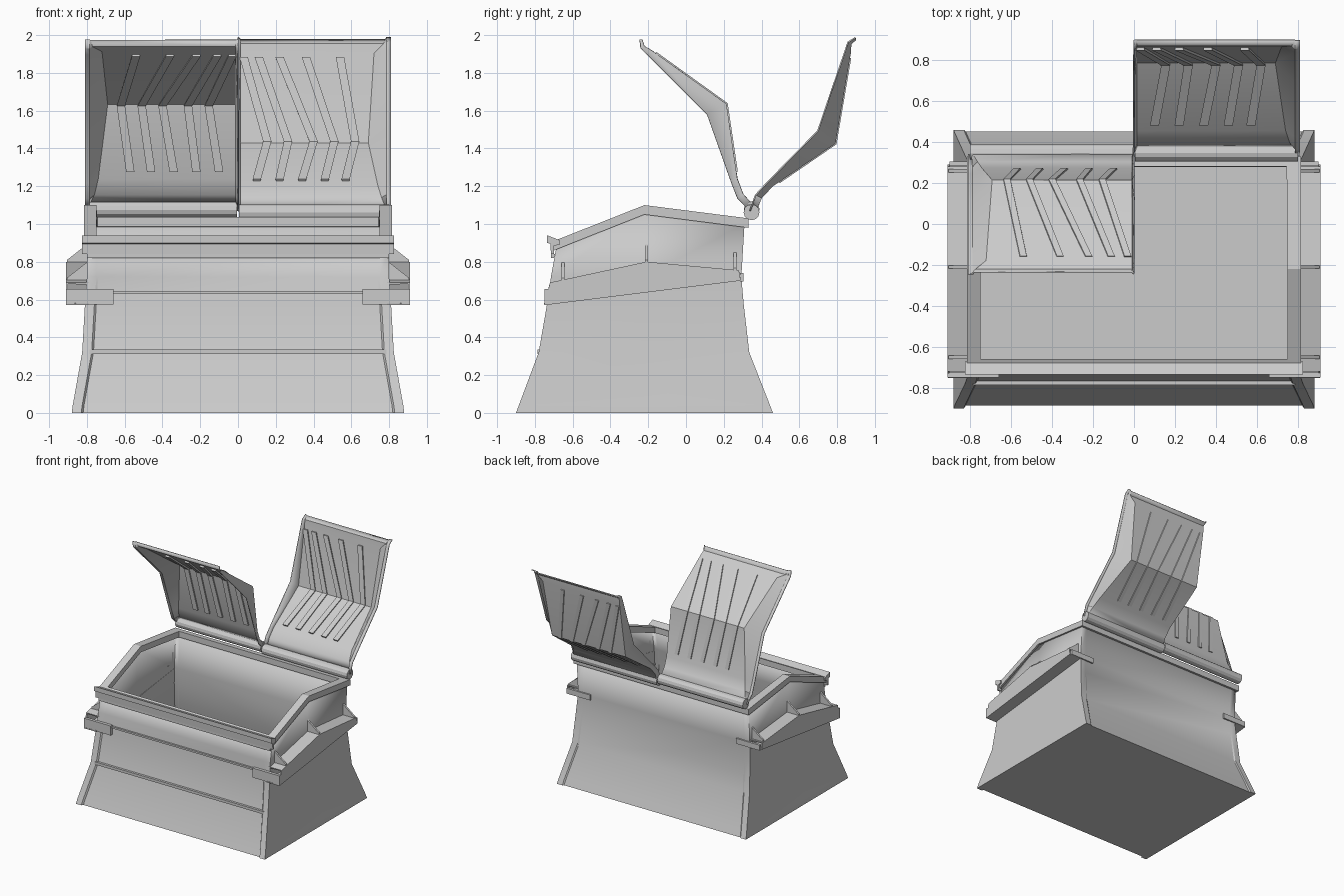
import bpy, bmesh, math
from mathutils import Vector

if "Cube" in bpy.data.objects:
    bpy.data.objects.remove(bpy.data.objects["Cube"])


def lerp(a, b, t):
    return tuple(p + (q - p) * t for p, q in zip(a, b))


def interp(table, v):
    for (a, p), (b, q) in zip(table, table[1:]):
        if v <= b:
            return p + (q - p) * max(0, v - a) / (b - a)
    return table[-1][1]


def loft(name, rings, closed=True, cap0=True, cap1=True, thick=0, loop=False, smooth=False):
    bm = bmesh.new()
    vs = [[bm.verts.new(p) for p in r] for r in rings]
    n = len(vs[0])
    pairs = list(zip(vs, vs[1:])) + ([(vs[-1], vs[0])] if loop else [])
    for a, b in pairs:
        for i in range(n if closed else n - 1):
            j = (i + 1) % n
            bm.faces.new((a[i], a[j], b[j], b[i]))
    if closed and not loop:
        if cap0:
            bm.faces.new(vs[0])
        if cap1:
            bm.faces.new(vs[-1])
    bmesh.ops.recalc_face_normals(bm, faces=bm.faces)
    me = bpy.data.meshes.new(name)
    bm.to_mesh(me)
    bm.free()
    ob = bpy.data.objects.new(name, me)
    bpy.context.collection.objects.link(ob)
    if smooth:
        bpy.ops.object.select_all(action='DESELECT')
        ob.select_set(True)
        bpy.context.view_layer.objects.active = ob
        bpy.ops.object.shade_smooth_by_angle(angle=math.radians(28))
    if thick:
        m = ob.modifiers.new("thickness", 'SOLIDIFY')
        m.thickness = thick
        m.offset = -1
    return ob


def extrude_x(name, prof, x0, x1):
    return loft(name, [[(x, y, z) for y, z in prof] for x in (x0, x1)])


def box(name, x0, x1, y0, y1, z0, z1):
    return extrude_x(name, [(y0, z0), (y1, z0), (y1, z1), (y0, z1)], x0, x1)


# Flared tub: one ring per height, with slightly proud corner posts
RIM = [(-0.70, 0.91), (-0.22, 1.10), (0.33, 1.03)]


def tub_ring(hw, yf, yb, z, step, top=False):
    half = [(hw - .06, yf + step), (hw - .05, yf), (hw, yf), (hw, -.22),
            (hw, yb), (hw - .05, yb), (hw - .06, yb - step * .6)]
    pts = half + [(-x, y) for x, y in reversed(half)]
    return [(x, y, interp(RIM, y) - .03 if top else z) for x, y in pts]


LEVELS = [(.88, -.90, .46, 0, .015), (.875, -.885, .445, .04, .015), (.825, -.78, .335, .32, .012),
          (.81, -.735, .305, .58, .008), (.80, -.715, .293, .72, .004)]
rings = [tub_ring(*l) for l in LEVELS] + [tub_ring(.80, -.685, .31, 0, .002, True)]
loft("tub", rings, cap1=False, thick=.012, smooth=True)

# Rim frame following the peaked top edge
outer = [(.815, -.70), (.815, -.22), (.815, .33), (-.815, .33), (-.815, -.22), (-.815, -.70)]
inner = [(.75, -.66), (.75, -.22), (.745, .28), (-.745, .28), (-.75, -.22), (-.75, -.66)]
rim = []
for (xo, yo), (xi, yi) in zip(outer, inner):
    zo, zi = interp(RIM, yo), interp(RIM, yi)
    rim.append([(xo, yo, zo), (xi, yi, zi), (xi, yi, zi - .05), (xo, yo, zo - .05)])
loft("rim_frame", rim, loop=True)

# Front rail, its lower lip, and creases on the front panel
extrude_x("front_rail", [(-.735, .94), (-.67, .915), (-.67, .89), (-.70, .885), (-.70, .84),
                         (-.715, .84), (-.718, .895), (-.735, .90)], -.825, .825)
box("front_rail_lip", -.80, .80, -.715, -.69, .82, .84)
box("front_crease", -.785, .785, -.785, -.755, .312, .335)
box("front_seam", -.66, .66, -.735, -.715, .63, .645)

# Side fork pockets with gussets and corner brackets
UP = [(-.72, .69), (-.21, .80), (.28, .755)]
LO = [(-.75, .57), (.29, .70)]
for s, side in ((1, "right"), (-1, "left")):
    sec = []
    for yu, yl in ((-.72, -.75), (-.21, -.21), (.28, .29)):
        zu, zl = interp(UP, yu), interp(LO, yl)
        sec.append([(s * .79, yu, zu), (s * .91, yu, zu), (s * .91, yl, zl), (s * .79, yl, zl)])
    loft(side + "_fork_pocket", sec, closed=False, thick=.012)
    for i, y in enumerate((-.65, -.21, .26)):
        z = interp(UP, y)
        tri = [(.79, z - .01), (.905, z - .01), (.905, z + .01), (.79, z + .10)]
        loft(f"{side}_gusset_{i}", [[(s * x, yy, zz) for x, zz in tri] for yy in (y - .008, y + .008)])
    a, b = sorted((s * .66, s * .91))
    box(side + "_front_bracket", a, b, -.75, -.725, .575, .655)
    a, b = sorted((s * .68, s * .90))
    box(side + "_back_bracket", a, b, .285, .305, .695, .74)

# Domed lids, profiled in the wide open pose relative to the hinge
HINGE = (.335, 1.07)
R = [(.0, .0), (.03, .085), (.09, .15), (.36, .425), (.505, .85), (.52, .895), (.56, .92)]
D = [(.03, -.005), (.06, .07), (.12, .135), (.45, .36), (.53, .835), (.535, .885), (.562, .91)]
XD = [.79, .76, .74, .69, .72, .77, .78]
RIB_X = [(.10, .155, .03), (.22, .265, .11), (.34, .40, .22), (.46, .51, .36), (.57, .62, .54)]
RIB_P = [lerp(D[2], D[3], .1), D[3], lerp(D[3], D[4], .95)]
RIB_N = [(.55, -.83), (.84, -.55), (.99, -.15)]


def build_lid(side, s, ang):
    c, n = math.cos(ang), math.sin(ang)

    def put(x, p):
        return (s * x, HINGE[0] + p[0] * c - p[1] * n, HINGE[1] + p[0] * n + p[1] * c)

    rows = [[put(.004, r), put(.014, d), put(xd, d), put(.785, r), put(.81, r)]
            for r, d, xd in zip(R, D, XD)]
    loft(side + "_lid", rows, closed=False, thick=.008, smooth=True)
    # stiffening ribs
    for i, xs in enumerate(RIB_X):
        sec = []
        for x, p, nn in zip(xs, RIB_P, RIB_N):
            def off(h):
                return (p[0] + nn[0] * h, p[1] + nn[1] * h)
            sec.append([put(x - .022, off(-.014)), put(x + .022, off(-.014)),
                        put(x + .016, off(.014)), put(x - .016, off(.014))])
        loft(f"{side}_lid_rib_{i}", sec)
    # hinge barrel
    circ = [(.012 + .042 * math.cos(k * math.pi / 6), -.008 + .042 * math.sin(k * math.pi / 6))
            for k in range(12)]
    loft(side + "_hinge_barrel", [[put(x, p) for p in circ] for x in (.004, .80)], smooth=True)


build_lid("right", 1, 0)
build_lid("left", -1, math.radians(64))
